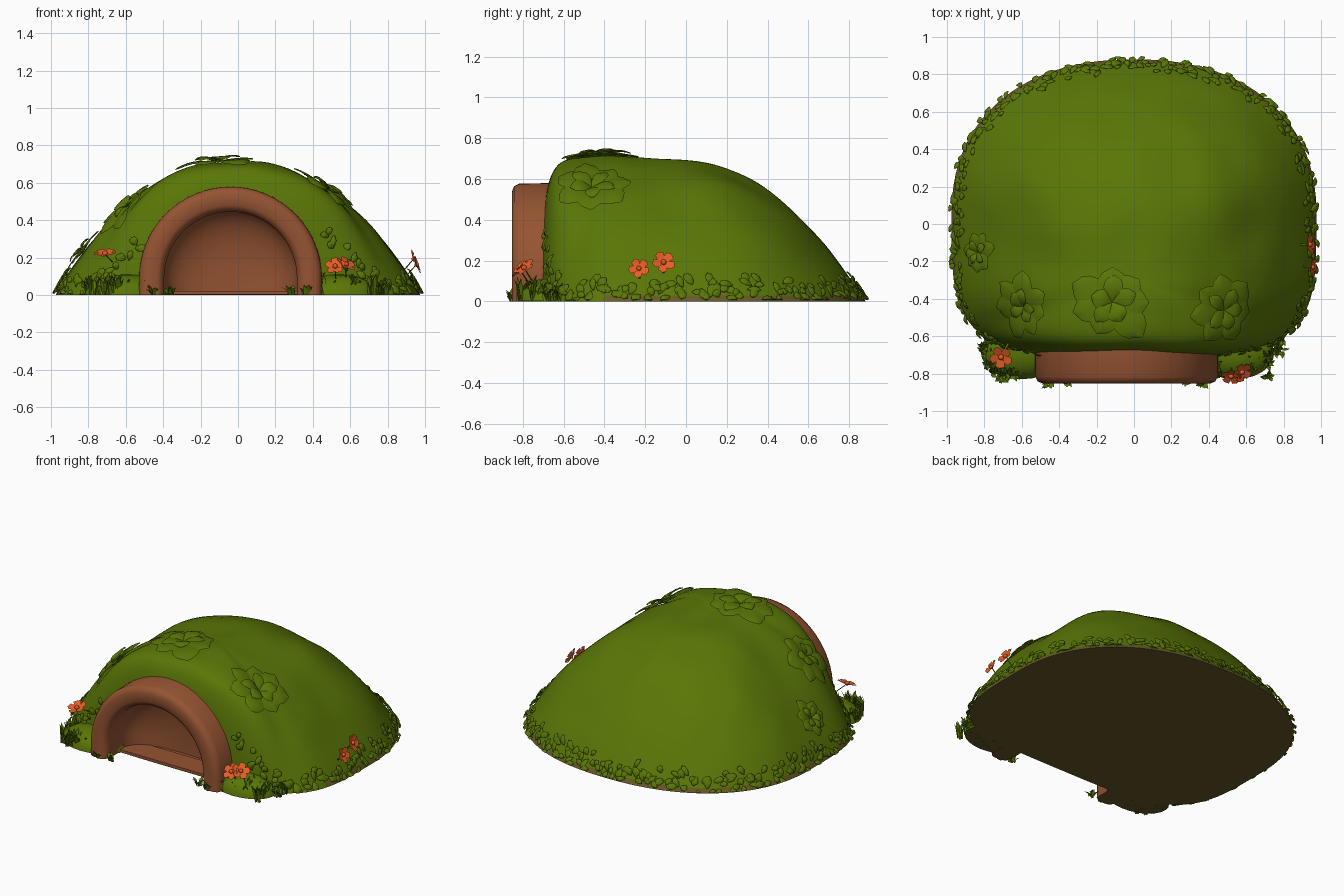
import bpy, bmesh, math, random
from mathutils import Vector, noise
from mathutils.bvhtree import BVHTree

if "Cube" in bpy.data.objects:
    bpy.data.objects.remove(bpy.data.objects["Cube"])

random.seed(4)
R = random.uniform


def material(name, col):
    m = bpy.data.materials.new(name)
    m.diffuse_color = (*col, 1)
    m.use_nodes = True
    m.node_tree.nodes["Principled BSDF"].inputs["Base Color"].default_value = m.diffuse_color
    return m


GREEN = material("moss green", (0.1, 0.182, 0.002))
SOIL = material("soil brown", (0.135, 0.1, 0.018))
CLAY = material("terracotta", (0.3, 0.088, 0.032))
ORANGE = material("flower orange", (0.8, 0.11, 0.02))


def finish(bm, name, mats, angle=50):
    me = bpy.data.meshes.new(name)
    bm.to_mesh(me)
    bm.free()
    for m in mats:
        me.materials.append(m)
    ob = bpy.data.objects.new(name, me)
    bpy.context.collection.objects.link(ob)
    bpy.ops.object.select_all(action='DESELECT')
    ob.select_set(True)
    bpy.context.view_layer.objects.active = ob
    bpy.ops.object.shade_smooth_by_angle(angle=math.radians(angle))
    return ob


# ---- mound: rings shrinking from the ground outline to the summit ----
SUMMIT = Vector((0, -0.3, 0))


def outline(t):
    c, s = math.cos(t), math.sin(t)
    n, b = (4, 0.76) if s < 0 else (2.25, 0.83)
    r = (abs(c / 0.975) ** n + abs(s / b) ** n) ** (-1 / n)
    return Vector((r * c, 0.05 + r * s, 0))


def mound_point(t, s):
    d = outline(t) - SUMMIT
    w = min(1, max(0, (-d.normalized().y - 0.25) / 0.7))
    w = w * w * (3 - 2 * w)
    p, q = 2.5 + 4.5 * w, 1 + 2 * w           # steeper toward the front
    v = SUMMIT + d * s
    z = 0.72 * max(0, 1 - s ** p) ** (1 / q)
    limit = 0.735 * max(0.0, 1 - abs(v.x / 0.99) ** 2.1)   # rounded shoulders
    v.z = (max(z, 1e-6) ** -10 + max(limit, 1e-6) ** -10) ** -0.1 * 1.035 if z > 1e-4 else 0
    if 0 < s < 1:
        v.z = max(0, v.z + 0.02 * noise.noise(v * 4) * (1 - s ** 6))
    return v


SEG, RINGS = 112, 40
bm = bmesh.new()
top = bm.verts.new(mound_point(0, 0))
prev = None
for i in range(1, RINGS + 1):
    s = 1 - (1 - i / RINGS) ** 2.2
    ring = [bm.verts.new(mound_point(math.tau * k / SEG, s)) for k in range(SEG)]
    for k in range(SEG):
        j = (k + 1) % SEG
        if prev:
            bm.faces.new((prev[k], ring[k], ring[j], prev[j]))
        else:
            bm.faces.new((top, ring[k], ring[j]))
    prev = ring
base = bm.faces.new(prev[::-1])
base.material_index = 1
bmesh.ops.recalc_face_normals(bm, faces=bm.faces)
tree = BVHTree.FromBMesh(bm)
AX, AZ = -0.04, 0.09                          # arch centre
hole = []
for f in bm.faces:
    c = f.calc_center_median()
    if f is not base:
        if c.z < 0.03 and c.y > -0.4:
            f.material_index = 1              # bare soil skirt
        if c.y < -0.5 and math.hypot(c.x - AX, max(0, c.z - AZ)) < 0.42:
            hole.append(f)
bmesh.ops.delete(bm, geom=hole, context='FACES')
finish(bm, "mound", [GREEN, SOIL])


# ---- doorway arch: rounded section swept up, over and down ----
def arch_path(r, n=32):
    pts = [(AX + r, 0.0)]
    pts += [(AX + r * math.cos(math.pi * i / n), AZ + r * math.sin(math.pi * i / n)) for i in range(n + 1)]
    return pts + [(AX - r, 0.0)]


section = [(0.355, -0.60), (0.355, -0.80), (0.365, -0.835), (0.39, -0.852), (0.45, -0.852),
           (0.475, -0.842), (0.488, -0.815), (0.49, -0.64)]
bm = bmesh.new()
rows = [[bm.verts.new((x, y, z)) for x, z in arch_path(r)] for r, y in section]
for a, b in zip(rows, rows[1:] + rows[:1]):
    for k in range(len(a) - 1):
        bm.faces.new((a[k], a[k + 1], b[k + 1], b[k]))
for k in (0, -1):
    bm.faces.new([r[k] for r in rows]).material_index = 1
bmesh.ops.recalc_face_normals(bm, faces=bm.faces)
finish(bm, "door_arch", [CLAY, SOIL])

# ---- hollow behind the arch: domed wall and floor ----
bm = bmesh.new()
rows = []
for i in range(9):
    a = math.pi / 2 * i / 8
    k, y = max(0.02, math.cos(a) ** 0.7), -0.70 + 0.18 * math.sin(a)
    rows.append([bm.verts.new((AX + (x - AX) * k, y, 0.015 + z * k)) for x, z in arch_path(0.358)])
for a, b in zip(rows, rows[1:]):
    for k in range(len(a) - 1):
        bm.faces.new((a[k], b[k], b[k + 1], a[k + 1]))
bm.faces.new(rows[-1])
bm.faces.new([r[0] for r in rows] + [r[-1] for r in reversed(rows)])
finish(bm, "hollow_wall", [CLAY])
bm = bmesh.new()
bmesh.ops.create_cube(bm, size=1)
for v in bm.verts:
    v.co = (AX + v.co.x * 0.74, -0.63 + v.co.y * 0.16, 0.011 + v.co.z * 0.018)
finish(bm, "door_sill", [CLAY])


# ---- leaves that hug the mound ----
def frame(n):
    u = n.orthogonal().normalized()
    return u, n.cross(u)


def leaf(bm, root, n, ang, length, width, lift):
    u, v = frame(n)
    d = u * math.cos(ang) + v * math.sin(ang)
    e = n.cross(d)
    rows = []
    for i in range(7):
        t = i / 6
        w = width * max(0.06, math.sin(math.pi * min(1, t ** 1.2)) ** 0.6) / 2
        row = []
        for side in (-1, -0.5, 0, 0.5, 1):
            p, nn, _, _ = tree.find_nearest(root + d * (length * t) + e * (w * side))
            h = lift * (0.4 + 0.9 * math.sin(t * 2.4)) + 0.008 * (abs(side) - side * side * 1.6)
            co = p + (nn if nn.z > -0.5 else n) * h
            co.z = max(co.z, 0.002)
            row.append(bm.verts.new(co))
        rows.append(row)
    for a, b in zip(rows, rows[1:]):
        for k in range(4):
            bm.faces.new((a[k], b[k], b[k + 1], a[k + 1]))


bm = bmesh.new()
patches = [(-0.12, -0.42, 0.8, 0.24), (0.51, -0.46, 0.6, 0.21), (-0.61, -0.45, 0.5, 0.19),
           (-0.86, -0.15, 0.25, 0.13)]
for x, y, z, size in patches:
    p, n, _, _ = tree.find_nearest(Vector((x, y, z)))
    for layer, (count, k, lift) in enumerate(((7, 1.0, 0.016), (5, 0.6, 0.03))):
        for i in range(count):
            leaf(bm, p, n, math.tau * (i + 0.5 * layer + R(-0.2, 0.2)) / count,
                 size * k * R(0.75, 1.1), size * k * R(0.6, 0.75), lift)
finish(bm, "leaf_patches", [GREEN])

# ---- small leaves fringing the foot of the mound ----
bm = bmesh.new()
for i in range(340):
    t = math.tau * i / 340 + R(-0.02, 0.02)
    p = mound_point(t, R(0.95, 0.992))
    if p.y < -0.55 and abs(p.x - AX) < 0.5:
        continue
    p, n, _, _ = tree.find_nearest(p)
    leaf(bm, p, n, R(0, math.tau), R(0.04, 0.075), R(0.03, 0.045), 0.016)
finish(bm, "fringe_leaves", [GREEN])

# ---- low grassy lumps beside the arch ----
bm = bmesh.new()
for x, y, rx, ry, h in ((-0.6, -0.68, 0.22, 0.15, 0.11), (0.54, -0.69, 0.21, 0.14, 0.11)):
    out = bmesh.ops.create_uvsphere(bm, u_segments=24, v_segments=12, radius=1)
    for v in out['verts']:
        v.co = (x + v.co.x * rx, y + v.co.y * ry, max(0.001, v.co.z * h))
for f in bm.faces:
    f.material_index = 1 if max(v.co.z for v in f.verts) < 0.002 else 0
finish(bm, "grass_lumps", [GREEN, SOIL])


# ---- grass tufts ----
def blade(bm, p, ang, h, lean, w):
    d = Vector((math.cos(ang), math.sin(ang), 0))
    e = Vector((-d.y, d.x, 0)) * w
    mid, tip = p + d * lean * 0.4 + Vector((0, 0, h * 0.7)), p + d * lean + Vector((0, 0, h))
    a, b, c, f, g = [bm.verts.new(q) for q in (p - e * 0.6, p + e * 0.6, mid + e, mid - e, tip)]
    bm.faces.new((a, b, c, f))
    bm.faces.new((f, c, g))


bm = bmesh.new()
tufts = [(-0.36, -0.84, 0.05), (-0.45, -0.85, 0.05), (0.28, -0.83, 0.05), (0.37, -0.85, 0.06)]
for sx, cx in ((-1, -0.62), (1, 0.56)):
    tufts += [(cx + R(-0.17, 0.17), R(-0.83, -0.7), R(0.07, 0.12)) for _ in range(14)]
    tufts += [(sx * R(0.74, 0.84), R(-0.69, -0.6), R(0.06, 0.1)) for _ in range(6)]
for x, y, h in tufts:
    for _ in range(11):
        blade(bm, Vector((x + R(-0.02, 0.02), max(y, -0.85) + R(-0.01, 0.01), 0)),
              R(0, math.tau), h * R(0.6, 1.1), R(0.02, 0.045), R(0.007, 0.014))
finish(bm, "grass_tufts", [GREEN])

# ---- orange flowers: five broad cupped petals round a button ----
bm = bmesh.new()
flowers = [((-0.71, -0.71, 0.215), (-0.1, -0.35, 1), 0.06), ((0.52, -0.81, 0.15), (-0.1, -0.8, 0.7), 0.055),
           ((0.575, -0.79, 0.16), (0.5, -0.5, 0.8), 0.055), ((0.95, -0.23, 0.16), (1, -0.1, 0.35), 0.05),
           ((0.935, -0.11, 0.19), (1, 0.1, 0.4), 0.055)]
for c, n, r in flowers:
    c, n = Vector(c), Vector(n).normalized()
    u, v = frame(n)
    for i in range(5):
        a = math.tau * i / 5
        d = u * math.cos(a) + v * math.sin(a)
        e = n.cross(d)
        pts = [(0, 0, 0), (0.5, 0.36, 0.12), (0.85, 0.4, 0.25), (1.05, 0, 0.2), (0.85, -0.4, 0.25), (0.5, -0.36, 0.12)]
        bm.faces.new([bm.verts.new(c + (d * x + e * y + n * z) * r) for x, y, z in pts])
    out = bmesh.ops.create_icosphere(bm, subdivisions=2, radius=r * 0.25)
    for w in out['verts']:
        w.co += c + n * r * 0.12
finish(bm, "flowers", [ORANGE])

# ---- short stems under the flowers ----
bm = bmesh.new()
for c, n, r in flowers:
    c = Vector(c)
    foot = tree.find_nearest(c - Vector((0, 0, 0.02)))[0] if c.y > -0.75 else Vector((c.x, c.y + 0.06, 0.06))
    a = [bm.verts.new(foot + Vector((0.006 * math.cos(k * 2.1), 0.006 * math.sin(k * 2.1), 0))) for k in range(3)]
    b = [bm.verts.new(c + Vector((0.004 * math.cos(k * 2.1), 0.004 * math.sin(k * 2.1), 0))) for k in range(3)]
    for k in range(3):
        bm.faces.new((a[k], a[(k + 1) % 3], b[(k + 1) % 3], b[k]))
finish(bm, "flower_stems", [GREEN])
